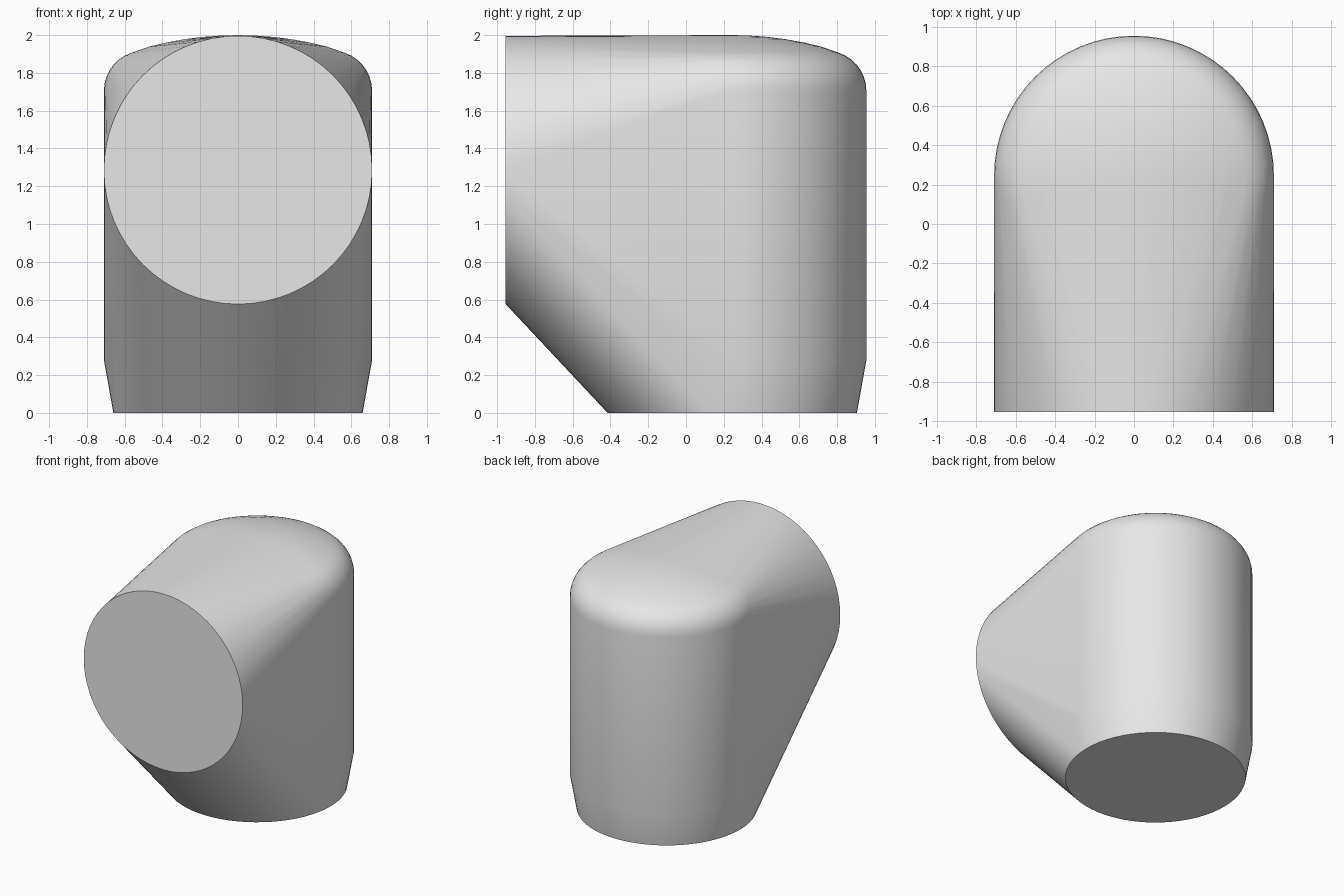
import bpy, bmesh
from math import sin, cos, pi, radians, sqrt
from mathutils import Vector

cube = bpy.data.objects.get("Cube")
if cube:
    bpy.data.objects.remove(cube, do_unlink=True)

SIDES = 64
RADIUS = 0.71
FRONT_Y, FRONT_Z = -0.955, 1.286   # centre of the front disc
BODY_Y = 0.245                     # axis of the upright body

mat = bpy.data.materials.new("light_grey")
mat.use_nodes = True
grey = (0.8, 0.8, 0.8, 1)
mat.diffuse_color = grey
mat.node_tree.nodes["Principled BSDF"].inputs["Base Color"].default_value = grey


def ring(bm, centre, radius, up):
    """Add a circle of points around a centre; up is the second circle axis."""
    for i in range(SIDES):
        a = 2 * pi * i / SIDES
        bm.verts.new(Vector(centre) + radius * (cos(a) * Vector((1, 0, 0)) + sin(a) * Vector(up)))


# Upright body profile: tapered foot, straight wall, rounded shoulder, shallow dome
profile = [(0.66, 0), (RADIUS, 0.28)]
fillet, fillet_z, dome_radius = 0.212, 1.705, 1.85
for step in range(8):
    a = radians(72) * step / 7
    profile.append((RADIUS - fillet + fillet * cos(a), fillet_z + fillet * sin(a)))
for r in (0.47, 0.38, 0.28, 0.19, 0.09):
    profile.append((r, 2 - dome_radius + sqrt(dome_radius ** 2 - r ** 2)))

bm = bmesh.new()
for r, z in profile:
    ring(bm, (0, BODY_Y, z), r, (0, 1, 0))
bm.verts.new((0, BODY_Y, 2))

# Front disc facing forwards
ring(bm, (0, FRONT_Y, FRONT_Z), RADIUS, (0, 0, 1))

# Wrap the body and the disc in one skin
hull = bmesh.ops.convex_hull(bm, input=bm.verts[:], use_existing_faces=False)
inside = {v for v in hull["geom_interior"] if isinstance(v, bmesh.types.BMVert)}
inside |= {v for v in bm.verts if not v.link_faces}
bmesh.ops.delete(bm, geom=list(inside), context='VERTS')
bmesh.ops.dissolve_limit(bm, angle_limit=radians(0.1), verts=bm.verts[:], edges=bm.edges[:])
bmesh.ops.recalc_face_normals(bm, faces=bm.faces[:])

mesh = bpy.data.meshes.new("elbow_body")
bm.to_mesh(mesh)
bm.free()
mesh.materials.append(mat)
body = bpy.data.objects.new("elbow_body", mesh)
bpy.context.collection.objects.link(body)

# Smooth skin with crisp rims on the two flat discs
bpy.ops.object.select_all(action='DESELECT')
body.select_set(True)
bpy.context.view_layer.objects.active = body
bpy.ops.object.shade_smooth_by_angle(angle=radians(30))
